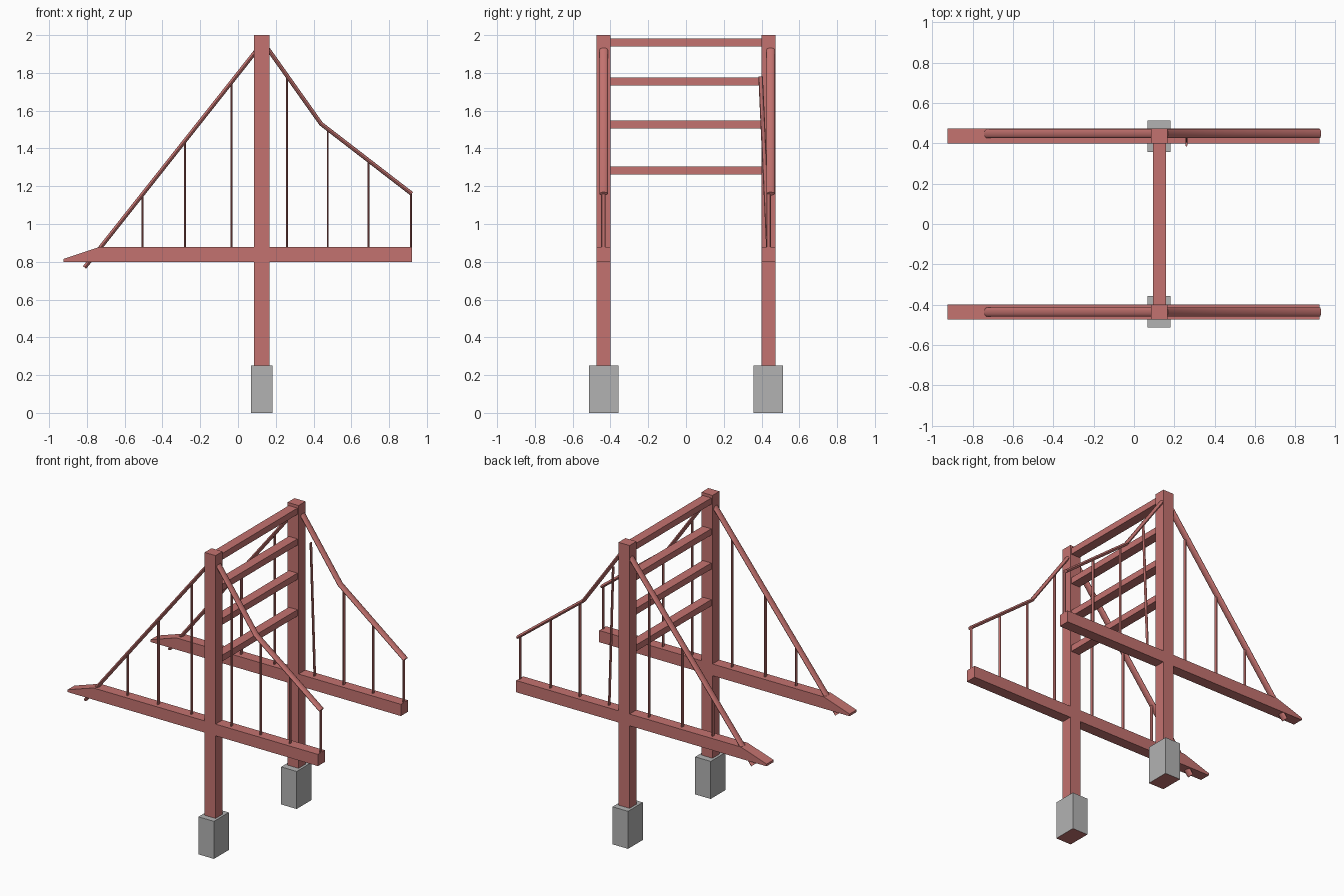
import bpy, bmesh, math
from mathutils import Vector

if "Cube" in bpy.data.objects:
    bpy.data.objects.remove(bpy.data.objects["Cube"])


def material(name, rgb):
    m = bpy.data.materials.new(name)
    m.diffuse_color = (*rgb, 1)
    m.use_nodes = True
    m.node_tree.nodes["Principled BSDF"].inputs["Base Color"].default_value = m.diffuse_color
    return m


RED = material("red_steel", (0.55, 0.17, 0.16))
GREY = material("concrete", (0.45, 0.45, 0.45))


def finish(name, bm, mats):
    bmesh.ops.recalc_face_normals(bm, faces=bm.faces)
    me = bpy.data.meshes.new(name)
    bm.to_mesh(me)
    bm.free()
    for m in mats:
        me.materials.append(m)
    ob = bpy.data.objects.new(name, me)
    bpy.context.collection.objects.link(ob)
    return ob


def loft(name, rings, mats=(RED,)):
    """Skin a list of equal-sized vertex rings and cap the ends."""
    bm = bmesh.new()
    vs = [[bm.verts.new(p) for p in r] for r in rings]
    n = len(vs[0])
    for a, b in zip(vs, vs[1:]):
        for i in range(n):
            j = (i + 1) % n
            bm.faces.new((a[i], a[j], b[j], b[i]))
    bm.faces.new(vs[0])
    bm.faces.new(vs[-1])
    return finish(name, bm, mats)


def box(name, x, y, z, mats=(RED,)):
    ring = [(x[0], y[0]), (x[1], y[0]), (x[1], y[1]), (x[0], y[1])]
    return loft(name, [[(a, b, h) for a, b in ring] for h in z], mats)


def cable(name, pts, y, ry=0.023, rn=0.011, n=16):
    """Flattened round cable following x-z points, mitred at bends."""
    pts = [Vector(p) for p in pts]
    dirs = [(b - a).normalized() for a, b in zip(pts, pts[1:])]
    rings = []
    for i, p in enumerate(pts):
        d0, d1 = dirs[max(i - 1, 0)], dirs[min(i, len(dirs) - 1)]
        d = (d0 + d1).normalized()
        nrm = Vector((-d.y, d.x)) / d.dot(d0)
        ring = []
        for k in range(n):
            t = 2 * math.pi * k / n
            q = p + nrm * rn * math.sin(t)
            ring.append((q.x, y + ry * math.cos(t), q.y))
        rings.append(ring)
    ob = loft(name, rings)
    for f in ob.data.polygons:
        f.use_smooth = len(f.vertices) == 4
    ob.data.set_sharp_from_angle(angle=math.radians(35))


def hanger(name, x, y0, y1, z0, z1, n=8):
    """Thin oval rod, optionally leaning in y."""
    loft(name, [[(x + 0.005 * math.cos(2 * math.pi * k / n),
                  y + 0.012 * math.sin(2 * math.pi * k / n), z)
                 for k in range(n)] for y, z in ((y0, z0), (y1, z1))])


HANGERS = [(-0.505, 1.155), (-0.28, 1.435), (-0.035, 1.74), (0.26, 1.78),
           (0.475, 1.505), (0.69, 1.335), (0.915, 1.165)]

for side, s, yc in (("front", -1, -0.436), ("back", 1, 0.448)):
    ys = sorted((s * 0.40, s * 0.473))
    # concrete pier with a red underside
    pier = box(side + "_pier", (0.068, 0.182), sorted((s * 0.357, s * 0.513)),
               (0, 0.25), (GREY, RED))
    for f in pier.data.polygons:
        if f.normal.z < -0.9:
            f.material_index = 1
    # tower leg
    box(side + "_tower_leg", (0.085, 0.166), ys, (0.25, 2.0))
    # deck girder with tapered left end
    prof = [(-0.925, 0.80), (0.92, 0.80), (0.92, 0.878), (-0.735, 0.878), (-0.925, 0.815)]
    loft(side + "_deck_girder", [[(x, y, z) for x, z in prof] for y in ys])
    # main cables
    cable(side + "_left_cable", [(-0.812, 0.77), (0.095, 1.915)], yc)
    cable(side + "_right_cable", [(0.16, 1.925), (0.44, 1.53), (0.92, 1.16)], yc)
    # hangers, one of them leaning on the back side
    for i, (x, top) in enumerate(HANGERS):
        lean = s > 0 and i == 3
        y = s * 0.437
        hanger(f"{side}_hanger_{i + 1}", x, y, 0.395 if lean else y,
               0.81 if i == 6 else 0.86, top)

# cross beams between the tower legs
for i, z in enumerate((1.283, 1.527, 1.755, 1.96)):
    box(f"cross_beam_{i + 1}", (0.094, 0.158), (-0.41, 0.41), (z - 0.021, z + 0.021))
